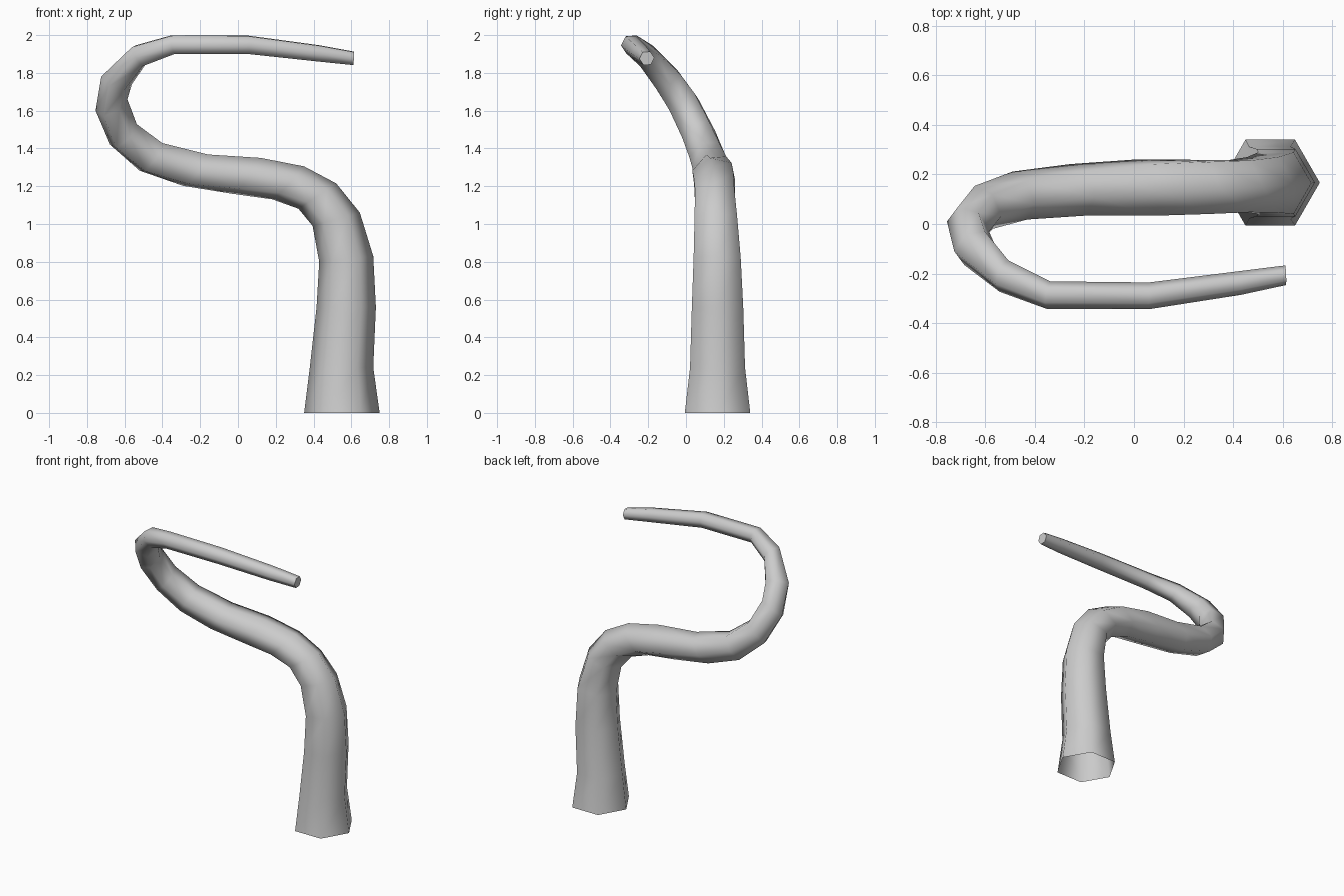
import bpy, bmesh, math
from mathutils import Vector

# Rings along the bent stem: centre x, y, z, half axis x, half axis z, tilt of the curl plane
RINGS = [
    (0.55, 0.167, 0.0, 0.20, 0.0, 0),
    (0.548, 0.167, 0.24, 0.168, 0.0, 0),
    (0.573, 0.167, 0.56, 0.157, 0.0, 0),
    (0.573, 0.165, 0.815, 0.143, 0.015, 0),
    (0.52, 0.158, 1.025, 0.125, 0.035, 0),
    (0.42, 0.152, 1.148, 0.10, 0.067, 0),
    (0.265, 0.15, 1.218, 0.085, 0.087, 0.1),
    (0.045, 0.147, 1.255, 0.075, 0.095, 0.2),
    (-0.225, 0.138, 1.285, 0.065, 0.083, 0.35),
    (-0.46, 0.115, 1.355, 0.06, 0.073, 0.5),
    (-0.607, 0.067, 1.475, 0.072, 0.053, 0.65),
    (-0.67, -0.01, 1.63, 0.085, 0.03, 0.67),
    (-0.643, -0.098, 1.76, 0.082, -0.02, 0.67),
    (-0.525, -0.21, 1.89, 0.035, -0.047, 0.67),
    (-0.345, -0.287, 1.949, 0.015, -0.045, 0.67),
    (0.06, -0.29, 1.948, 0.0, -0.045, 0.67),
    (0.43, -0.238, 1.903, -0.003, -0.040, 0.67),
    (0.612, -0.207, 1.877, -0.003, -0.033, 0.67),
]
SIDES = 6

bm = bmesh.new()
loops = []
for x, y, z, ux, uz, k in RINGS:
    c = Vector((x, y, z))
    u = Vector((ux, -k * uz, uz))
    v = Vector((0, 1, k)).normalized() * u.length
    loops.append([bm.verts.new(c + u * math.cos(a) + v * math.sin(a))
                  for a in (math.tau * i / SIDES for i in range(SIDES))])

# Skin neighbouring rings; the base stays open, the tip is closed
for a, b in zip(loops, loops[1:]):
    for i in range(SIDES):
        j = (i + 1) % SIDES
        bm.faces.new((a[i], a[j], b[j], b[i]))
bm.faces.new(loops[-1])
bmesh.ops.recalc_face_normals(bm, faces=bm.faces[:])

mesh = bpy.data.meshes.new("bent_branch")
bm.to_mesh(mesh)
bm.free()
branch = bpy.data.objects.new("bent_branch", mesh)
bpy.context.collection.objects.link(branch)
bpy.context.view_layer.objects.active = branch
branch.select_set(True)
bpy.ops.object.shade_smooth_by_angle(angle=math.radians(75))
